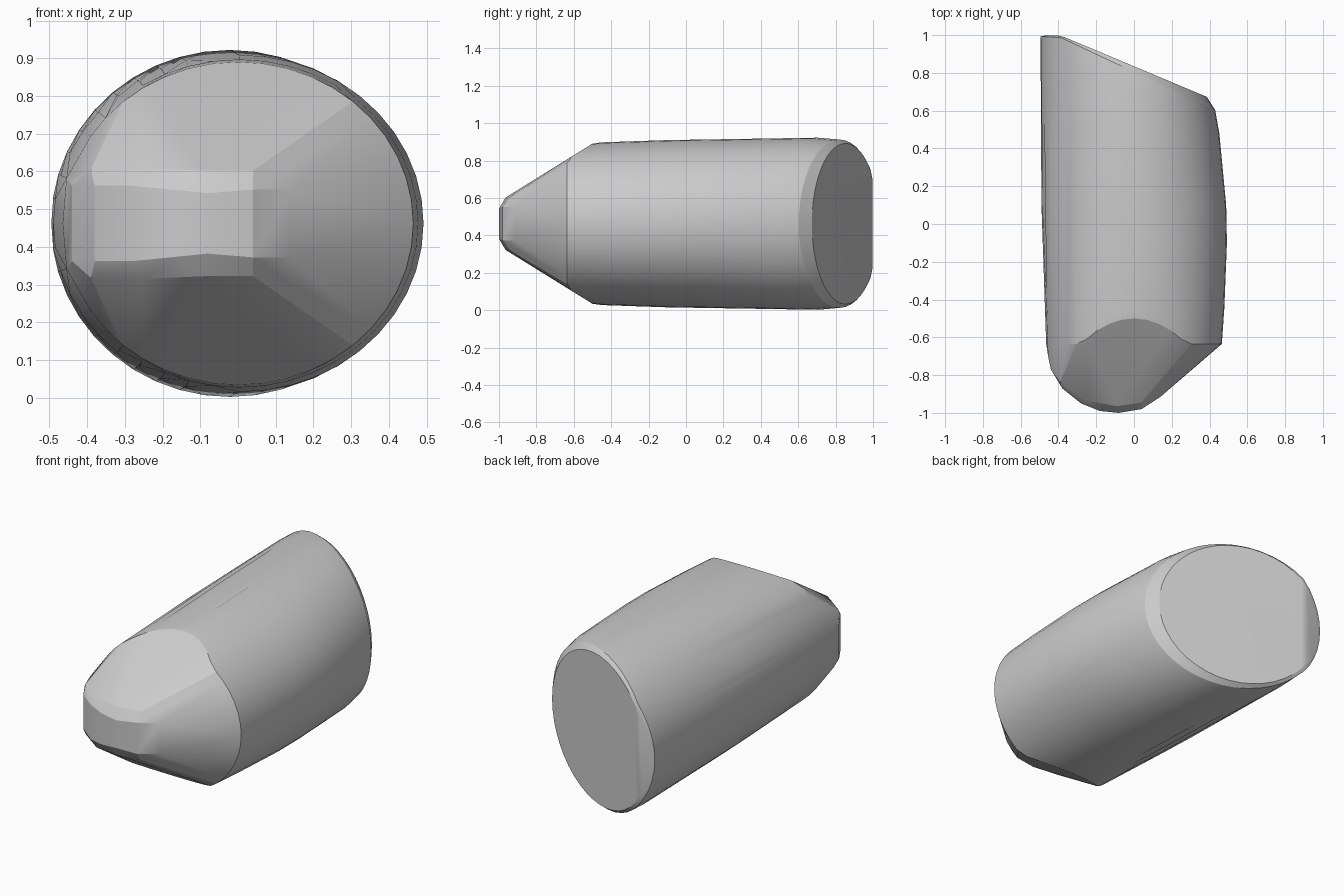
import bpy
import bmesh
from math import cos, sin, pi, radians

cube = bpy.data.objects.get("Cube")
if cube:
    bpy.data.objects.remove(cube)

MID_Z = 0.462
SEGMENTS = 44


def ring(left, right, half_height, y_at):
    """Elliptical ring whose depth follows y_at(x, height above the middle)."""
    centre, half_width = (left + right) / 2, (right - left) / 2
    points = []
    for i in range(SEGMENTS):
        angle = 2 * pi * i / SEGMENTS
        x = centre + half_width * cos(angle)
        h = half_height * sin(angle)
        points.append((x, y_at(x, h), MID_Z + h))
    return points


def level(y):
    return lambda x, h: y


def wedge(x, h):
    """Front rim, where the body meets the sloping nose planes."""
    return max(-0.635, -0.5 - (0.428 - abs(h)) / 0.617)


def slant(offset, tilt=0.0):
    """Oblique back plane, moved forward by an offset that grows to the left side."""
    return lambda x, h: min(0.998, 0.835 - 0.42 * x) - offset - tilt * x


# Barrel: slightly tapered elliptical sections
points = ring(-0.465, 0.465, 0.428, wedge)
points += ring(-0.472, 0.478, 0.435, level(-0.45))
points += ring(-0.485, 0.492, 0.447, level(-0.1))
points += ring(-0.49, 0.488, 0.451, level(0.1))

# Slanted back: shoulder, rounded edge and end face
points += ring(-0.496, 0.452, 0.46, slant(0.14, 0.06))
points += ring(-0.495, 0.43, 0.45, slant(0.03, 0.05))
points += ring(-0.47, 0.385, 0.43, slant(0.0))

# Nose: plan outline with a thin rounded edge (x, y, half height)
nose_outline = [
    (-0.455, -0.70, 0.12), (-0.44, -0.77, 0.10), (-0.38, -0.87, 0.10),
    (-0.28, -0.95, 0.10), (-0.18, -0.99, 0.09), (-0.08, -1.0, 0.08),
    (0.04, -0.98, 0.09), (0.14, -0.915, 0.09),
]
nose_shoulder = [
    (-0.39, -0.835, 0.145), (-0.25, -0.935, 0.147),
    (-0.09, -0.965, 0.14), (0.04, -0.945, 0.14), (0.11, -0.90, 0.14),
]
for x, y, h in nose_outline + nose_shoulder:
    for side in (-1, 1):
        points.append((x, y, MID_Z + side * h))

# Wrap the sections in one closed shell
bm = bmesh.new()
for p in points:
    bm.verts.new(p)
hull = bmesh.ops.convex_hull(bm, input=bm.verts[:])
loose = {v for v in hull["geom_interior"] + hull["geom_unused"]
         if isinstance(v, bmesh.types.BMVert)}
bmesh.ops.delete(bm, geom=list(loose), context="VERTS")
bmesh.ops.dissolve_limit(bm, angle_limit=radians(1), verts=bm.verts[:], edges=bm.edges[:])
bmesh.ops.recalc_face_normals(bm, faces=bm.faces[:])

mesh = bpy.data.meshes.new("rounded_capsule_body")
bm.to_mesh(mesh)
bm.free()
body = bpy.data.objects.new("rounded_capsule_body", mesh)
bpy.context.collection.objects.link(body)

bpy.ops.object.select_all(action="DESELECT")
body.select_set(True)
bpy.context.view_layer.objects.active = body
bpy.ops.object.shade_smooth_by_angle(angle=radians(18))
